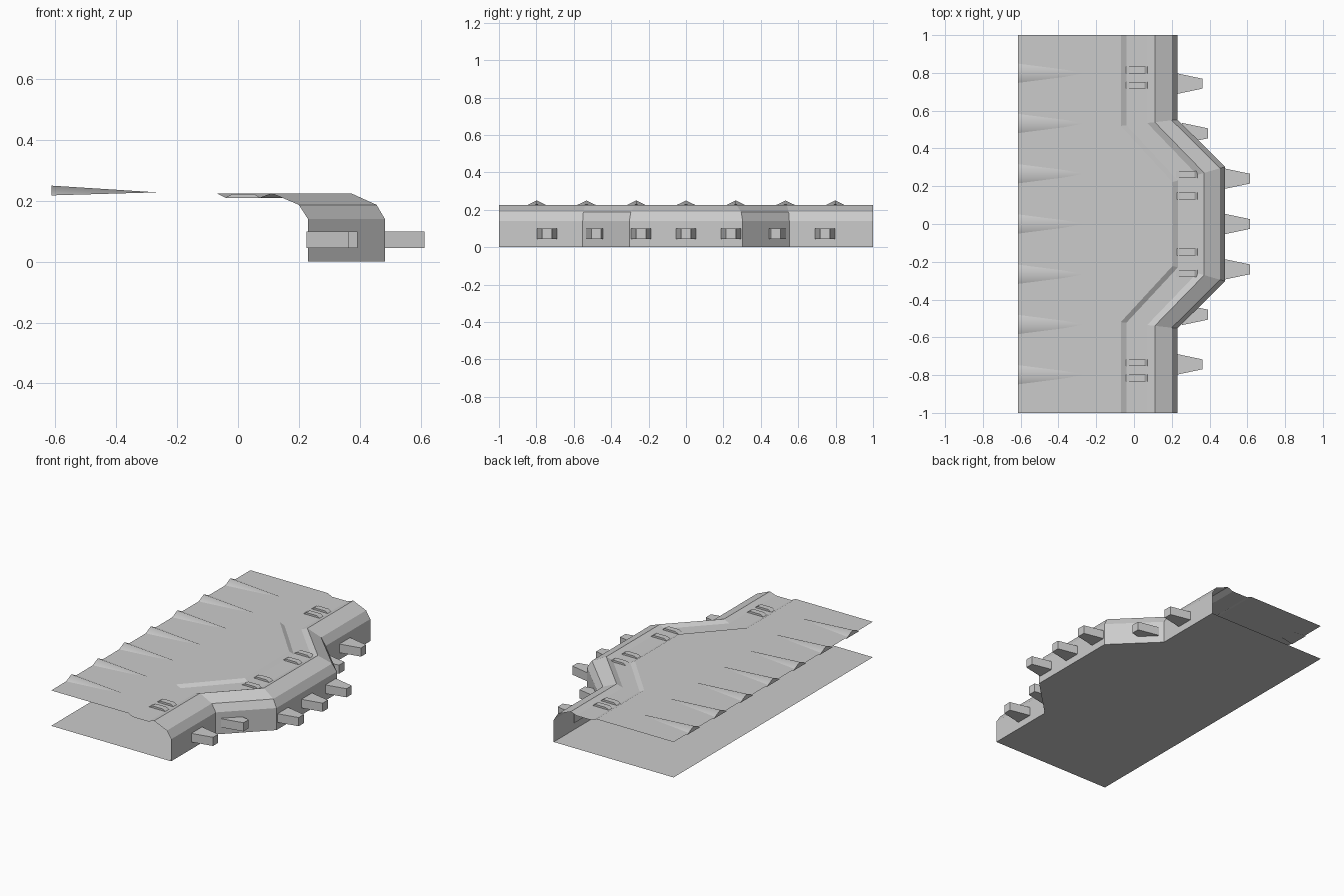
import bpy, bmesh

if "Cube" in bpy.data.objects:
    bpy.data.objects.remove(bpy.data.objects["Cube"], do_unlink=True)

# One plain grey for the whole model
GREY = bpy.data.materials.new("light_grey")
GREY.use_nodes = True
GREY.diffuse_color = (0.6, 0.6, 0.6, 1)
GREY.node_tree.nodes["Principled BSDF"].inputs["Base Color"].default_value = (0.6, 0.6, 0.6, 1)


def finish(name, bm, closed=False):
    bmesh.ops.remove_doubles(bm, verts=bm.verts, dist=1e-5)
    if closed:
        bmesh.ops.recalc_face_normals(bm, faces=bm.faces)
    mesh = bpy.data.meshes.new(name)
    bm.to_mesh(mesh)
    bm.free()
    mesh.materials.append(GREY)
    ob = bpy.data.objects.new(name, mesh)
    bpy.context.collection.objects.link(ob)


def face(bm, pts, smooth=False):
    bm.faces.new([bm.verts.new(p) for p in pts]).smooth = smooth


# Plan shape: each rail steps outward in the middle, with angled flanks
def rail(x, z):
    ref = max(x, -0.07)
    outer, inner = 0.527 + 0.11 * ref, 0.241 + 0.27 * ref
    shift = 0 if x < ref else 0.253 + 0.07 * (0.23 - x)
    half = [(x, 1, z), (x, outer, z), (x + shift, inner, z)]
    return [(px, -py, pz) for px, py, pz in half] + half[::-1]


# Shell: top deck, shallow trench, rounded shoulder, outer wall and underside
TOP, FLOOR, LEFT = 0.225, 0.21, -0.613
profile = [(LEFT, TOP), (-0.07, TOP), (-0.04, FLOOR), (0.07, FLOOR), (0.11, TOP),
           (0.2, 0.187), (0.23, 0.14), (0.23, 0), (LEFT, 0)]
bm = bmesh.new()
rails = [rail(*p) for p in profile]
for a, b in zip(rails, rails[1:]):
    for i in range(5):
        face(bm, [a[i], b[i], b[i + 1], a[i + 1]])
finish("hull_shell", bm)


def loft(name, a, b):
    """Closed solid between two matching outlines."""
    bm = bmesh.new()
    face(bm, a)
    face(bm, b)
    for i in range(len(a)):
        face(bm, [a[i - 1], a[i], b[i], b[i - 1]])
    finish(name, bm, True)


# Trench crossbars with sloped ends
for side in (-1, 1):
    for y, shift in ((0.815, 0), (0.735, 0), (0.262, 0.265), (0.148, 0.265)):
        outline = [(-0.042, FLOOR), (-0.02, 0.222), (0.055, 0.222), (0.073, FLOOR)]
        ends = [[(x + shift, side * y + d, z) for x, z in outline] for d in (-0.018, 0.018)]
        loft("trench_crossbar", *ends)


# Tapered studs along the outer wall
def stud_section(x, y, half):
    return [(x, y - half, 0.045), (x, y + half, 0.045), (x, y + half, 0.1), (x, y - half, 0.1)]


for y, x in ((0, 0.48), (0.24, 0.48), (0.48, 0.26), (0.743, 0.23)):
    for side in ((-1, 1) if y else (1,)):
        loft("wall_stud", stud_section(x - 0.005, side * y, 0.055),
             stud_section(x + 0.133, side * y, 0.026))

# Tapering ridges along the inner edge of the deck, with softly shaded flanks
for i in range(-3, 4):
    y = i * 0.266
    bm = bmesh.new()
    base = [(LEFT, y - 0.065, 0.218), (LEFT, y, 0.25), (LEFT, y + 0.065, 0.218)]
    face(bm, base)
    for k in range(3):
        face(bm, [base[k - 1], base[k], (-0.265, y, 0.228)], smooth=k > 0)
    finish("deck_ridge", bm, True)
